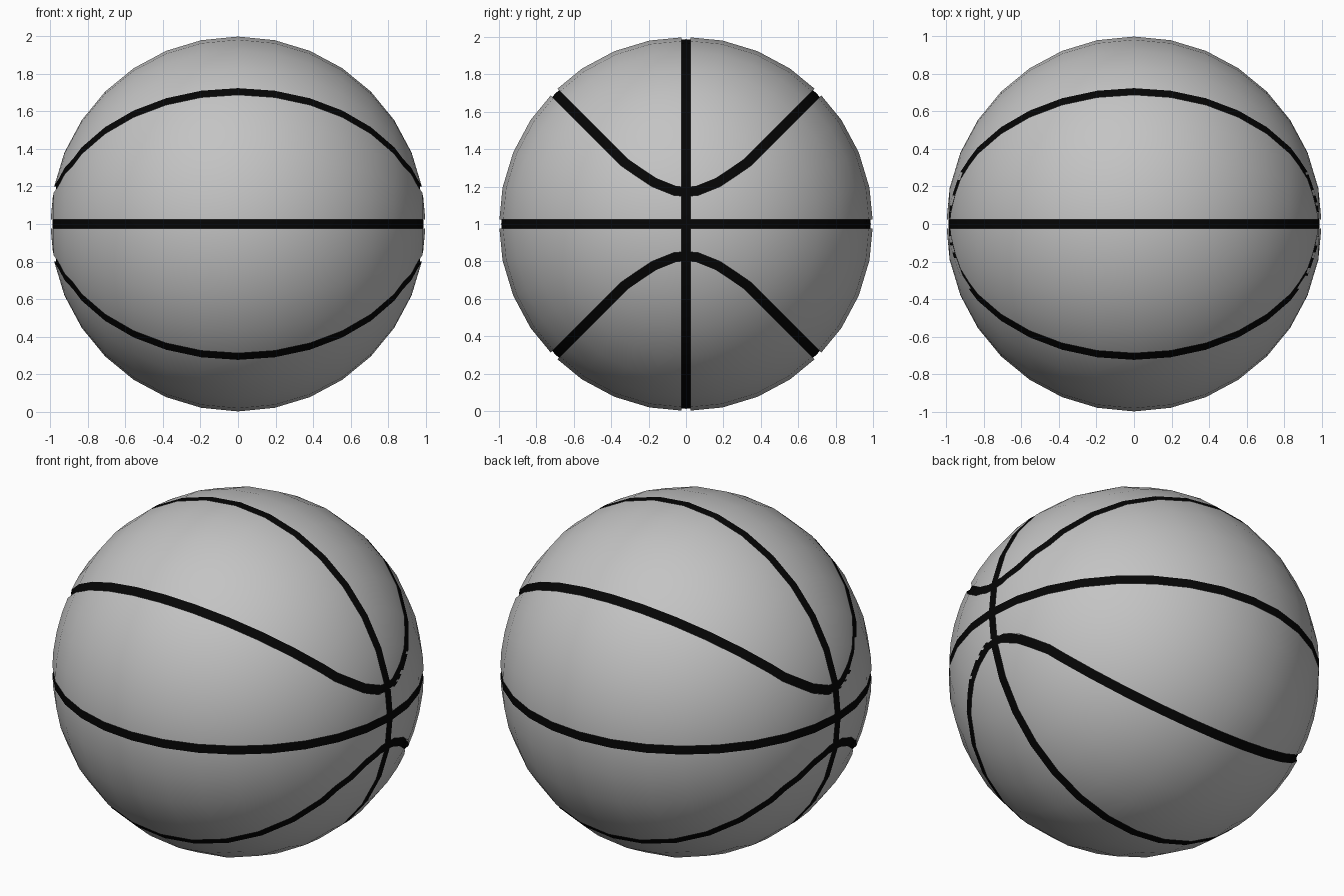
import bpy, bmesh, math
from mathutils import Vector, Matrix

if "Cube" in bpy.data.objects:
    bpy.data.objects.remove(bpy.data.objects["Cube"])

HALF = 0.025      # half width of a seam
FLOOR = 0.988     # radius of the seam floor

# Curved seam seen along x: (|y|, |z|) points, straight at 45 degrees beyond the last
PTS = [(0, 0.173), (0.06, 0.178), (0.17, 0.222), (0.25, 0.275), (0.33, 0.33), (0.7, 0.7)]
LINES = []        # (normal_y, normal_z, offset) of each piece
for (u0, w0), (u1, w1) in zip(PTS, PTS[1:]):
    n = Vector((-(w1 - w0), u1 - u0)).normalized()
    LINES.append((n.x, n.y, n.x * u0 + n.y * w0))


def is_seam(p):
    u, w = abs(p.y), abs(p.z)
    curve = min(a * u + b * w - c for a, b, c in LINES)
    return min(u, w, abs(curve)) < HALF


def make_material(name, v):
    m = bpy.data.materials.new(name)
    m.diffuse_color = (v, v, v, 1)
    m.use_nodes = True
    m.node_tree.nodes["Principled BSDF"].inputs["Base Color"].default_value = m.diffuse_color
    return m


# Ball with its poles on the x axis
bm = bmesh.new()
bmesh.ops.create_uvsphere(bm, u_segments=32, v_segments=16, radius=1,
                          matrix=Matrix.Rotation(math.pi / 2, 4, 'Y'))


def cut(normal, offset, min_x=-1):
    n = Vector(normal)
    faces = [f for f in bm.faces if abs(f.calc_center_median().x) > min_x]
    edges = {e for f in faces for e in f.edges}
    verts = {v for f in faces for v in f.verts}
    bmesh.ops.bisect_plane(bm, geom=list(verts) + list(edges) + faces, dist=1e-5,
                           plane_co=n * offset, plane_no=n)


# Cut both borders of every seam
for s in (-HALF, HALF):
    cut((0, 1, 0), s)
    cut((0, 0, 1), s)
    for i, (a, b, c) in enumerate(LINES):
        for sy in (-1, 1):
            for sz in (-1, 1):
                if i == len(LINES) - 1:
                    cut((0, a * sy, b * sz), c + s)
                else:
                    cut((0, a * sy, b * sz), c + s, 0.8)

# Sink the seams into grooves
seam = [f for f in bm.faces if is_seam(f.calc_center_median())]
for f in seam:
    f.material_index = 1
ret = bmesh.ops.extrude_face_region(bm, geom=seam, use_keep_orig=True)
for g in ret['geom']:
    if isinstance(g, bmesh.types.BMVert):
        g.co *= FLOOR
bmesh.ops.delete(bm, geom=[f for f in seam if f.is_valid], context='FACES')
for f in bm.faces:
    f.smooth = True
    if is_seam(f.calc_center_median()):
        f.material_index = 1
bmesh.ops.recalc_face_normals(bm, faces=bm.faces[:])

me = bpy.data.meshes.new("ball")
bm.to_mesh(me)
bm.free()
me.materials.append(make_material("grey rubber", 0.55))
me.materials.append(make_material("black seam", 0.0015))
# Round shading over the cut faces
me.normals_split_custom_set_from_vertices([v.co.normalized() for v in me.vertices])
ball = bpy.data.objects.new("ball", me)
ball.location.z = 1
bpy.context.collection.objects.link(ball)
